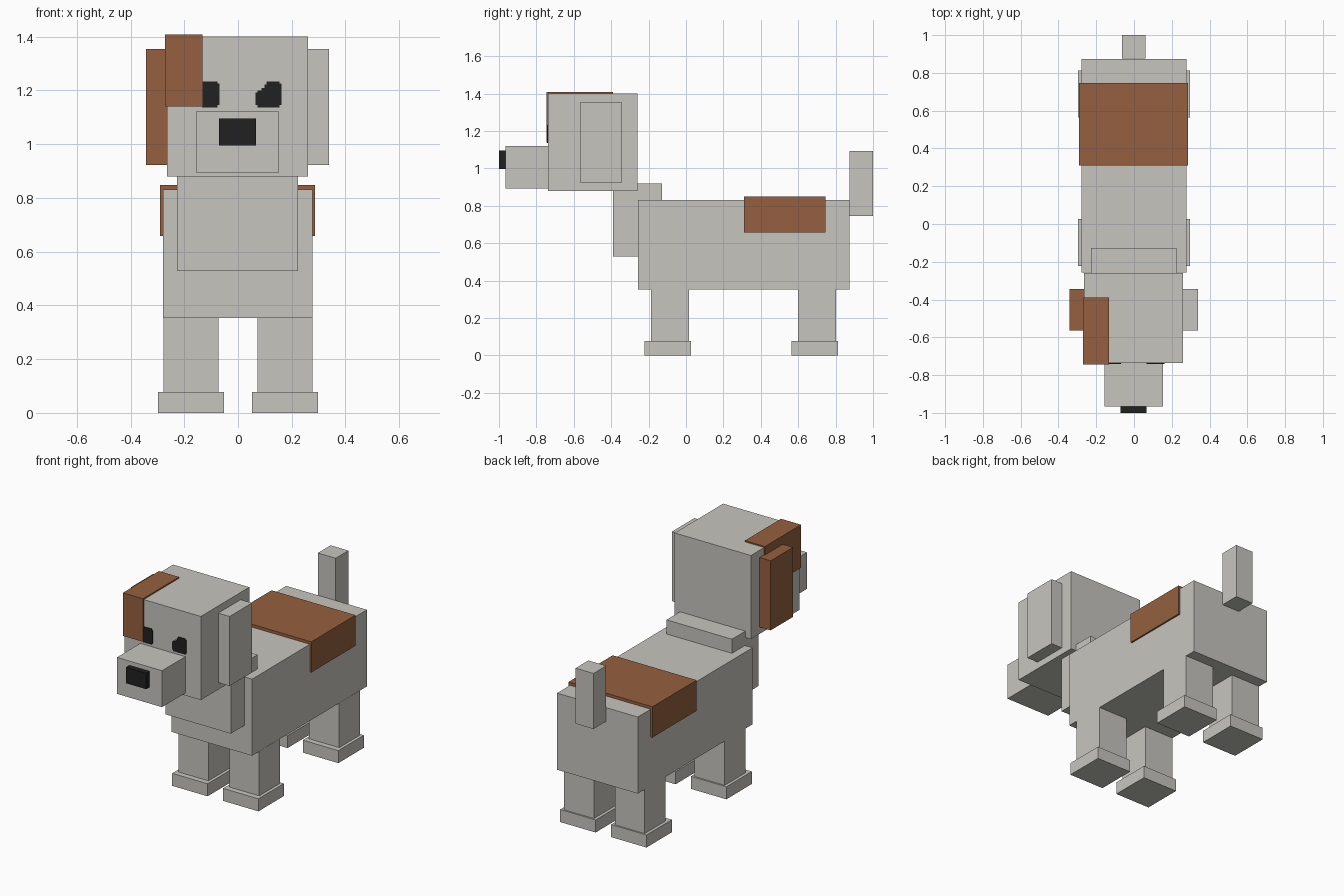
import bpy
import bmesh

cube = bpy.data.objects.get("Cube")
if cube:
    bpy.data.objects.remove(cube, do_unlink=True)


def make_material(name, rgb):
    mat = bpy.data.materials.new(name)
    mat.use_nodes = True
    color = (*rgb, 1.0)
    mat.diffuse_color = color
    bsdf = next(n for n in mat.node_tree.nodes if n.type == "BSDF_PRINCIPLED")
    bsdf.inputs["Base Color"].default_value = color
    return mat


COAT = make_material("pale_coat", (0.57, 0.56, 0.52))
BROWN = make_material("brown_coat", (0.30, 0.118, 0.05))
BLACK = make_material("black", (0.015, 0.015, 0.015))


def add_object(name, bm, mat):
    bmesh.ops.recalc_face_normals(bm, faces=bm.faces)
    mesh = bpy.data.meshes.new(name)
    bm.to_mesh(mesh)
    bm.free()
    mesh.materials.append(mat)
    obj = bpy.data.objects.new(name, mesh)
    bpy.context.scene.collection.objects.link(obj)
    return obj


def box(name, x, y, z, mat=COAT):
    """Axis-aligned box from (low, high) pairs."""
    bm = bmesh.new()
    bmesh.ops.create_cube(bm, size=1)
    for v in bm.verts:
        for i, (lo, hi) in enumerate((x, y, z)):
            v.co[i] = lo if v.co[i] < 0 else hi
    return add_object(name, bm, mat)


def plate(name, outline, y_front, y_back, mat):
    """Thin plate cut to an (x, z) outline."""
    bm = bmesh.new()
    face = bm.faces.new([bm.verts.new((x, y_front, z)) for x, z in outline])
    out = bmesh.ops.extrude_face_region(bm, geom=[face])
    for item in out["geom"]:
        if isinstance(item, bmesh.types.BMVert):
            item.co.y = y_back
    return add_object(name, bm, mat)


# Torso, neck and tail
box("body", (-0.279, 0.277), (-0.257, 0.873), (0.354, 0.831))
box("neck", (-0.227, 0.224), (-0.39, -0.128), (0.528, 0.919))
box("tail", (-0.063, 0.06), (0.875, 1.0), (0.747, 1.093))
box("back_patch", (-0.291, 0.287), (0.311, 0.746), (0.658, 0.849), BROWN)

# Head
box("head", (-0.265, 0.26), (-0.737, -0.26), (0.879, 1.40))
box("muzzle", (-0.157, 0.153), (-0.966, -0.737), (0.894, 1.121))
box("nose", (-0.071, 0.067), (-1.0, -0.966), (0.996, 1.095), BLACK)
box("eye_patch", (-0.271, -0.133), (-0.745, -0.39), (1.14, 1.408), BROWN)

# Hanging ears, one of them brown
box("left_ear", (0.26, 0.338), (-0.565, -0.345), (0.922, 1.355))
box("right_ear", (-0.342, -0.264), (-0.565, -0.345), (0.922, 1.355), BROWN)

# Stepped eyes
left_eye = [(0.073, 1.136), (0.155, 1.136), (0.155, 1.145), (0.162, 1.145),
            (0.162, 1.225), (0.155, 1.225), (0.155, 1.233), (0.106, 1.233),
            (0.106, 1.222), (0.099, 1.222), (0.099, 1.210), (0.088, 1.210),
            (0.088, 1.200), (0.073, 1.200), (0.073, 1.192), (0.066, 1.192),
            (0.066, 1.145), (0.073, 1.145)]
right_eye = [(-0.134, 1.136), (-0.076, 1.136), (-0.076, 1.145), (-0.069, 1.145),
             (-0.069, 1.225), (-0.076, 1.225), (-0.076, 1.233), (-0.134, 1.233)]
plate("left_eye", left_eye, -0.742, -0.736, BLACK)
plate("right_eye", right_eye, -0.742, -0.736, BLACK)

# Legs and paws
for end, y in (("front", -0.188), ("hind", 0.598)):
    for side, s in (("left", 1), ("right", -1)):
        leg_x = sorted((s * 0.072, s * 0.278))
        paw_x = sorted((s * 0.053, s * 0.297))
        box(f"{end}_{side}_leg", leg_x, (y, y + 0.205), (0.078, 0.356))
        box(f"{end}_{side}_paw", paw_x, (y - 0.035, y + 0.215), (0.0, 0.078))
